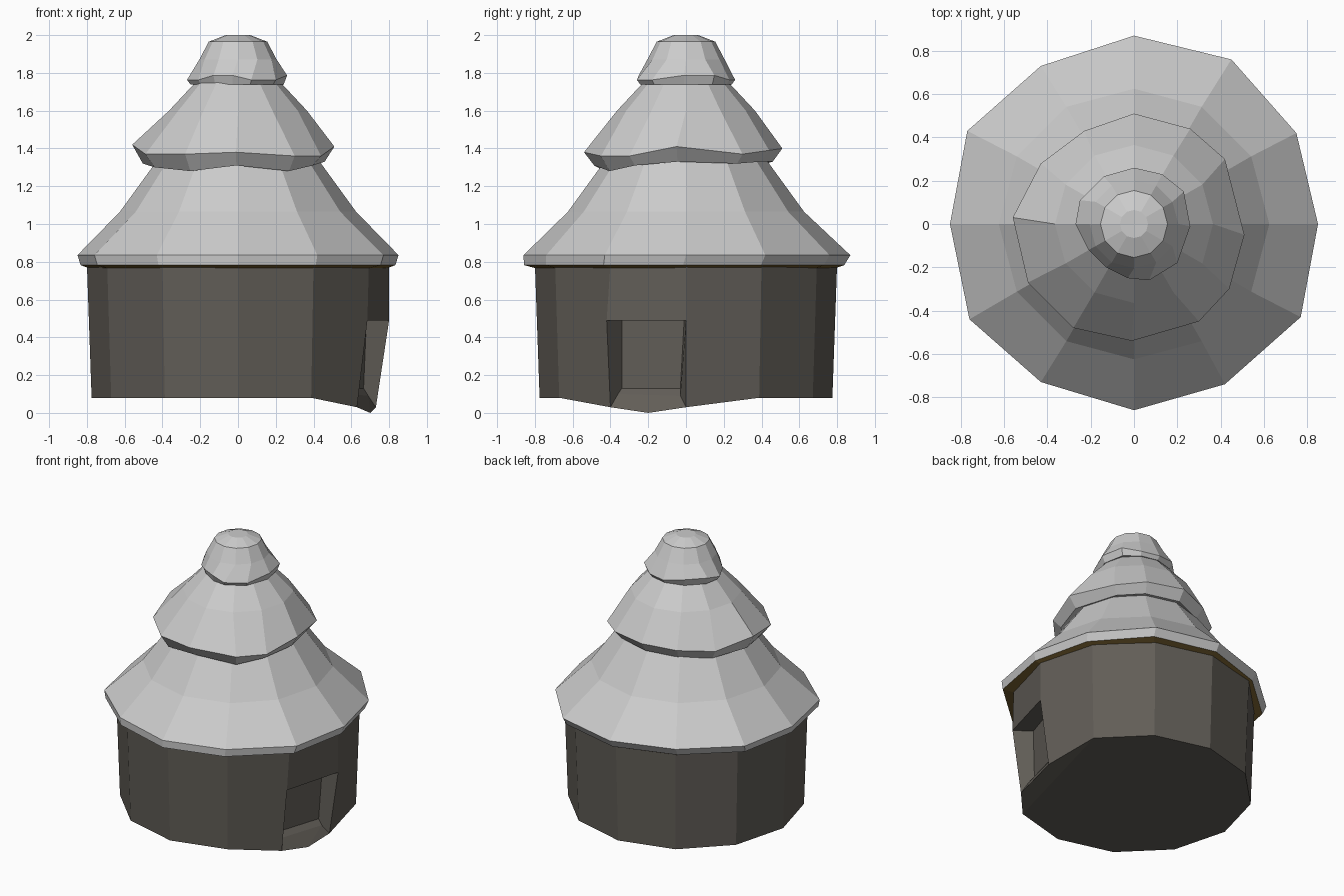
import bpy, bmesh
from math import cos, sin, radians

if "Cube" in bpy.data.objects:
    bpy.data.objects.remove(bpy.data.objects["Cube"])

N = 12


def material(name, rgb):
    m = bpy.data.materials.new(name)
    m.diffuse_color = (*rgb, 1)
    m.use_nodes = True
    m.node_tree.nodes["Principled BSDF"].inputs["Base Color"].default_value = m.diffuse_color
    return m


def make_object(name, bm, mat=None):
    bmesh.ops.recalc_face_normals(bm, faces=bm.faces)
    me = bpy.data.meshes.new(name)
    bm.to_mesh(me)
    bm.free()
    ob = bpy.data.objects.new(name, me)
    bpy.context.collection.objects.link(ob)
    if mat:
        me.materials.append(mat)
    return ob


def circle(r, z, cy=0.0):
    return [(r * cos(radians(30 * i)), r * sin(radians(30 * i)) + cy, z) for i in range(N)]


def scaled(pts, s, z, cx=0.0, cy=0.0):
    return [(x * s + cx, y * s + cy, z) for x, y in pts]


def loft(name, rings, mat=None, cap=False):
    bm = bmesh.new()
    vs = [[bm.verts.new(p) for p in ring] for ring in rings]
    for a, b in zip(vs, vs[1:]):
        for i in range(N):
            j = (i + 1) % N
            bm.faces.new((a[i], a[j], b[j], b[i]))
    if cap:
        bm.faces.new(vs[-1])
    return make_object(name, bm, mat)


stone = material("dark_wall", (0.12, 0.11, 0.095))
wood = material("eave_brown", (0.19, 0.12, 0.03))

# Lower roof tier: slightly uneven eave
eave = [(0.85, 0), (0.75, 0.42), (0.45, 0.76), (0, 0.87), (-0.43, 0.73), (-0.77, 0.43),
        (-0.85, 0), (-0.76, -0.44), (-0.43, -0.73), (0, -0.86), (0.42, -0.74), (0.77, -0.43)]
lip = scaled(eave, 0.98, 0.782, cy=-0.015)
loft("lower_roof", [lip, scaled(eave, 1, 0.835), circle(0.625, 1.065),
                    circle(0.44, 1.32), circle(0.38, 1.40)])
loft("eave_underside", [lip, circle(0.77, 0.76)], wood)

# Middle roof tier: ragged overhanging rim
mid = [(0.51, -0.05), (0.42, 0.30), (0.26, 0.44), (0, 0.51), (-0.23, 0.43), (-0.43, 0.28),
       (-0.56, 0.03), (-0.49, -0.27), (-0.28, -0.48), (-0.01, -0.54), (0.30, -0.45), (0.44, -0.30)]
rim_z = [1.41, 1.37, 1.39, 1.40, 1.38, 1.37, 1.42, 1.37, 1.37, 1.38, 1.36, 1.36]
low_z = [1.33, 1.32, 1.33, 1.33, 1.31, 1.30, 1.32, 1.30, 1.28, 1.31, 1.28, 1.31]
rim = [(x, y, z) for (x, y), z in zip(mid, rim_z)]
low = [(x * 0.9, y * 0.9, z) for (x, y), z in zip(mid, low_z)]
loft("middle_roof", [circle(0.40, 1.34), low, rim, circle(0.365, 1.60),
                     circle(0.225, 1.75), circle(0.17, 1.82)])

# Top cap
top = [(0.26, -0.01), (0.23, 0.15), (0.13, 0.23), (0, 0.26), (-0.14, 0.22), (-0.25, 0.11),
       (-0.27, 0), (-0.21, -0.12), (-0.13, -0.20), (-0.03, -0.25), (0.07, -0.26), (0.20, -0.18)]
top_rim = [(x, y, 1.775 + 0.012 * (-1) ** (i // 2)) for i, (x, y) in enumerate(top)]
loft("roof_cap", [circle(0.20, 1.75), scaled(top, 0.93, 1.738), top_rim, circle(0.205, 1.87),
                  circle(0.155, 1.965), circle(0.065, 2.0)], cap=True)

# Wall drum with a doorway recessed into the facet between -30 and 0 degrees
bm = bmesh.new()
V = bm.verts.new
up = [V(p) for p in circle(0.80, 0.79)]
base = circle(0.775, 0.08)
base[0] = (0.73, 0, 0.03)
base[11] = (0.63, -0.40, 0.03)
dn = [V(p) for p in base]
head_l, head_r = V((0.685, -0.42, 0.49)), V((0.80, 0, 0.49))
for i in range(1, 10):
    bm.faces.new((dn[i], dn[i + 1], up[i + 1], up[i]))
bm.faces.new((dn[0], dn[1], up[1], up[0], head_r))
bm.faces.new((dn[10], dn[11], head_l, up[11], up[10]))
bm.faces.new((head_l, head_r, up[0], up[11]))

# Doorway: sill, jambs, ceiling and back panel
mid_sill = V((0.70, -0.20, 0.0))
sill_l, sill_r = V((0.60, -0.36, 0.10)), V((0.69, -0.03, 0.09))
back_l, back_r = V((0.565, -0.34, 0.13)), V((0.665, -0.03, 0.13))
top_l, top_r = V((0.575, -0.34, 0.49)), V((0.68, -0.01, 0.49))
bm.faces.new((dn[11], mid_sill, sill_l))
bm.faces.new((mid_sill, sill_r, sill_l))
bm.faces.new((mid_sill, dn[0], sill_r))
bm.faces.new((sill_l, sill_r, back_r, back_l))
bm.faces.new((back_l, back_r, top_r, top_l))
bm.faces.new((head_l, top_l, top_r, head_r))
bm.faces.new((dn[11], sill_l, back_l, top_l, head_l))
bm.faces.new((dn[0], head_r, top_r, back_r, sill_r))

# Floor, dipping towards the doorway
floor = dn[1:] + [mid_sill, dn[0]]
bm.faces.new([floor[i] for i in range(10)])
bm.faces.new((dn[1], dn[10], dn[11], mid_sill, dn[0]))
make_object("hut_wall", bm, stone)
